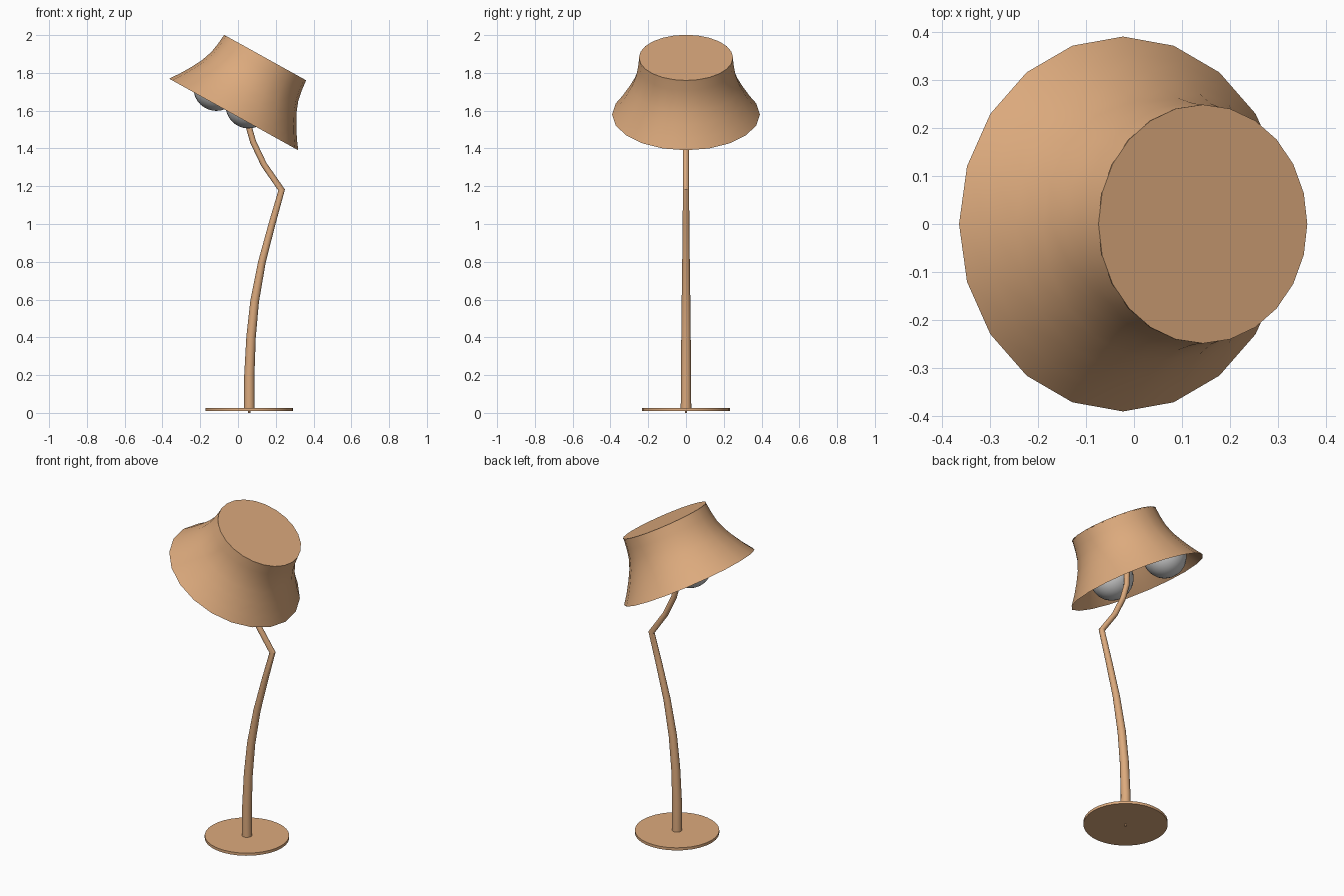
import bpy, bmesh, math
from mathutils import Vector, Matrix

if "Cube" in bpy.data.objects:
    bpy.data.objects.remove(bpy.data.objects["Cube"])


def material(name, rgb):
    m = bpy.data.materials.new(name)
    m.diffuse_color = (*rgb, 1)
    m.use_nodes = True
    m.node_tree.nodes["Principled BSDF"].inputs["Base Color"].default_value = m.diffuse_color
    return m


wood = material("warm_wood", (0.716, 0.402, 0.205))
glass = material("bulb_grey", (0.62, 0.62, 0.62))


def finish(name, bm, mat, angle=40, matrix=Matrix()):
    me = bpy.data.meshes.new(name)
    bm.to_mesh(me)
    bm.free()
    me.materials.append(mat)
    ob = bpy.data.objects.new(name, me)
    ob.matrix_world = matrix
    bpy.context.collection.objects.link(ob)
    bpy.ops.object.select_all(action='DESELECT')
    ob.select_set(True)
    bpy.context.view_layer.objects.active = ob
    bpy.ops.object.shade_smooth_by_angle(angle=math.radians(angle))
    return ob


def skin(bm, rings, caps):
    # join successive rings of vertices with quads
    n = len(rings[0])
    for a, b in zip(rings, rings[1:]):
        for i in range(n):
            j = (i + 1) % n
            bm.faces.new((a[i], a[j], b[j], b[i]))
    if caps:
        bm.faces.new(rings[0][::-1])
        bm.faces.new(rings[-1])


def revolve(name, profile, sides, mat, matrix=Matrix(), caps=False):
    bm = bmesh.new()
    rings = [[bm.verts.new((r * math.cos(2 * math.pi * i / sides),
                            r * math.sin(2 * math.pi * i / sides), z))
              for i in range(sides)] for r, z in profile]
    skin(bm, rings, caps)
    return finish(name, bm, mat, matrix=matrix)


def tube(name, path, sides, mat):
    # tapered tube along (x, z, radius) points in the plane y = 0
    bm = bmesh.new()
    pts = [Vector((x, 0, z)) for x, z, r in path]
    rings = []
    for k, p in enumerate(pts):
        d1 = (p - pts[k - 1]).normalized() if k else Vector((0, 0, 1))
        d2 = (pts[k + 1] - p).normalized() if k < len(pts) - 1 else d1
        t = (d1 + d2).normalized()
        side = Vector((t.z, 0, -t.x)) / max(t.dot(d1), 0.5)
        r = path[k][2]
        rings.append([bm.verts.new(p + side * r * math.cos(2 * math.pi * i / sides)
                                   + Vector((0, r * math.sin(2 * math.pi * i / sides), 0)))
                      for i in range(sides)])
    skin(bm, rings, True)
    return finish(name, bm, mat)


# base plate with a small foot pin
at_base = Matrix.Translation((0.06, 0, 0))
revolve("base", [(0.232, 0.011), (0.232, 0.027)], 32, wood, at_base, True)
revolve("foot_pin", [(0.006, 0), (0.006, 0.02)], 8, wood, at_base, True)

# stem: curved lower part, elbow, curved upper part
tube("stem", [(0.06, 0.012, 0.028), (0.06, 0.2, 0.027), (0.069, 0.4, 0.025),
              (0.088, 0.59, 0.023), (0.127, 0.8, 0.02), (0.18, 1.0, 0.018),
              (0.231, 1.18, 0.016), (0.137, 1.315, 0.016), (0.08, 1.435, 0.016),
              (0.053, 1.53, 0.016), (0.05, 1.62, 0.016), (0.075, 1.74, 0.016),
              (0.143, 1.877, 0.016)], 16, wood)

# tilted flared shade, open below, with a flat cap
tilt = Matrix.Translation((-0.023, 0, 1.58)) @ Matrix.Rotation(math.radians(29), 4, 'Y')
revolve("shade", [(0.391, 0), (0.355, 0.05), (0.317, 0.112), (0.286, 0.17),
                  (0.264, 0.23), (0.254, 0.285), (0.248, 0.342)], 20, wood, tilt)
revolve("shade_cap", [(0.249, 0.34), (0.249, 0.344)], 24, wood, tilt, True)

# pair of round bulbs
for name, pos in (("bulb_back", (-0.115, 0.125, 1.72)), ("bulb_front", (0.055, -0.125, 1.627))):
    bm = bmesh.new()
    bmesh.ops.create_uvsphere(bm, u_segments=24, v_segments=16, radius=0.121)
    finish(name, bm, glass, matrix=Matrix.Translation(pos))
